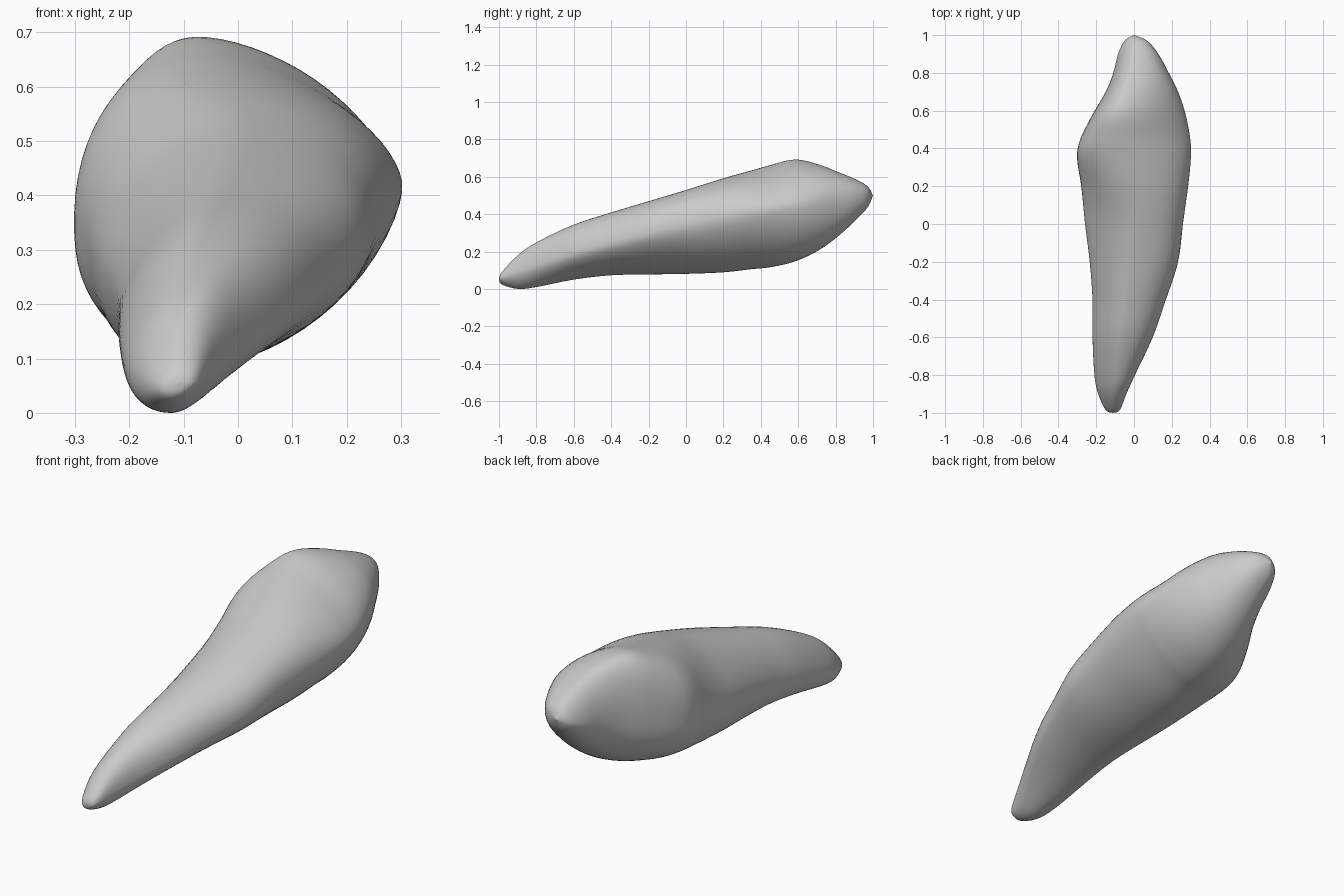
import bpy
import bmesh
import math
from mathutils import Vector

SEGMENTS = 64
STEPS = 6
SKEW = .42  # how much the diagonal corners differ in fullness
TILT = .06  # how much the right flank rides above the left one

cube = bpy.data.objects.get("Cube")
if cube:
    bpy.data.objects.remove(cube, do_unlink=True)

# Cross-sections from the front tip to the back tip:
# y, left x, right x, bottom z, top z, crown x, keel x, side z
STATIONS = [Vector(s) for s in (
    (-1.0, -.11, -.11, .055, .055, -.11, -.11, .055),
    (-.985, -.15, -.075, .025, .09, -.11, -.12, .055),
    (-.9, -.19, -.04, 0, .18, -.10, -.12, .08),
    (-.8, -.21, .005, .01, .25, -.08, -.12, .11),
    (-.6, -.22, .10, .05, .345, -.06, -.125, .17),
    (-.4, -.22, .17, .073, .41, -.03, -.115, .22),
    (-.2, -.235, .235, .077, .47, 0, -.10, .27),
    (0, -.26, .26, .08, .53, .01, -.08, .31),
    (.2, -.28, .288, .088, .593, -.01, -.05, .35),
    (.35, -.303, .303, .105, .635, -.03, -.03, .38),
    (.45, -.285, .30, .115, .663, -.05, -.01, .39),
    (.58, -.22, .275, .145, .694, -.07, 0, .41),
    (.7, -.15, .235, .20, .67, -.04, .01, .43),
    (.8, -.11, .185, .27, .632, -.01, .02, .45),
    (.9, -.085, .13, .36, .59, 0, .015, .47),
    (.97, -.05, .07, .435, .55, 0, 0, .49),
    (1.0, 0, 0, .50, .50, 0, 0, .50),
)]


def spline(a, b, c, d, t):
    """Smooth blend from b to c."""
    return (2 * b + (c - a) * t + (2 * a - 5 * b + 4 * c - d) * t * t
            + (3 * b - a - 3 * c + d) * t ** 3) / 2


def sections():
    """Blend the stations into a dense list of sections."""
    last = len(STATIONS) - 1
    for i in range(last):
        near = [STATIONS[min(max(i + k, 0), last)] for k in (-1, 0, 1, 2)]
        for step in range(STEPS):
            if i or step:
                yield spline(*near, step / STEPS)


def ring_point(s, angle):
    """Point on a section made of four joined, skewed quarter ellipses."""
    y, left, right, bottom, top, crown, keel, side = s
    u, v = math.sin(angle), math.cos(angle)
    # Upper right and lower left are full in front, and twist further back
    if v > 0:
        fade = math.cos(math.tau * max(y, 0))
    else:
        fade = min(1, max(-.5, (.8 - y) / .35))
    power = 2 + math.copysign(SKEW, u * v) * fade
    u = math.copysign(abs(u) ** (2 / power), u)
    v = math.copysign(abs(v) ** (2 / power), v)
    middle = crown if v > 0 else keel
    side += TILT * (top - bottom) * math.sin(angle)
    x = middle + (right - middle if u > 0 else middle - left) * u
    z = side + (top - side if v > 0 else side - bottom) * v
    return x, y, z


# Tapered organic body
bm = bmesh.new()
rings = [[bm.verts.new(ring_point(s, math.tau * (k + .5) / SEGMENTS))
          for k in range(SEGMENTS)] for s in sections()]
for a, b in zip(rings, rings[1:]):
    for k in range(SEGMENTS):
        n = (k + 1) % SEGMENTS
        bm.faces.new((a[k], a[n], b[n], b[k]))

# Closed tips
for ring, s in ((rings[0], STATIONS[0]), (rings[-1], STATIONS[-1])):
    tip = bm.verts.new((s[1], s[0], s[3]))
    for k in range(SEGMENTS):
        bm.faces.new((ring[k], ring[(k + 1) % SEGMENTS], tip))

# Even out the surface
for _ in range(3):
    bmesh.ops.smooth_vert(bm, verts=[v for v in bm.verts if abs(v.co.y) < .95],
                          factor=.5, use_axis_x=True, use_axis_y=True,
                          use_axis_z=True)
bmesh.ops.recalc_face_normals(bm, faces=bm.faces)

mesh = bpy.data.meshes.new("body")
bm.to_mesh(mesh)
bm.free()
body = bpy.data.objects.new("body", mesh)
bpy.context.collection.objects.link(body)

# Plain grey surface
grey = bpy.data.materials.new("light_grey")
grey.use_nodes = True
colour = (.6, .6, .6, 1)
grey.diffuse_color = colour
grey.node_tree.nodes["Principled BSDF"].inputs["Base Color"].default_value = colour
mesh.materials.append(grey)

# Soft shading
for face in mesh.polygons:
    face.use_smooth = True
